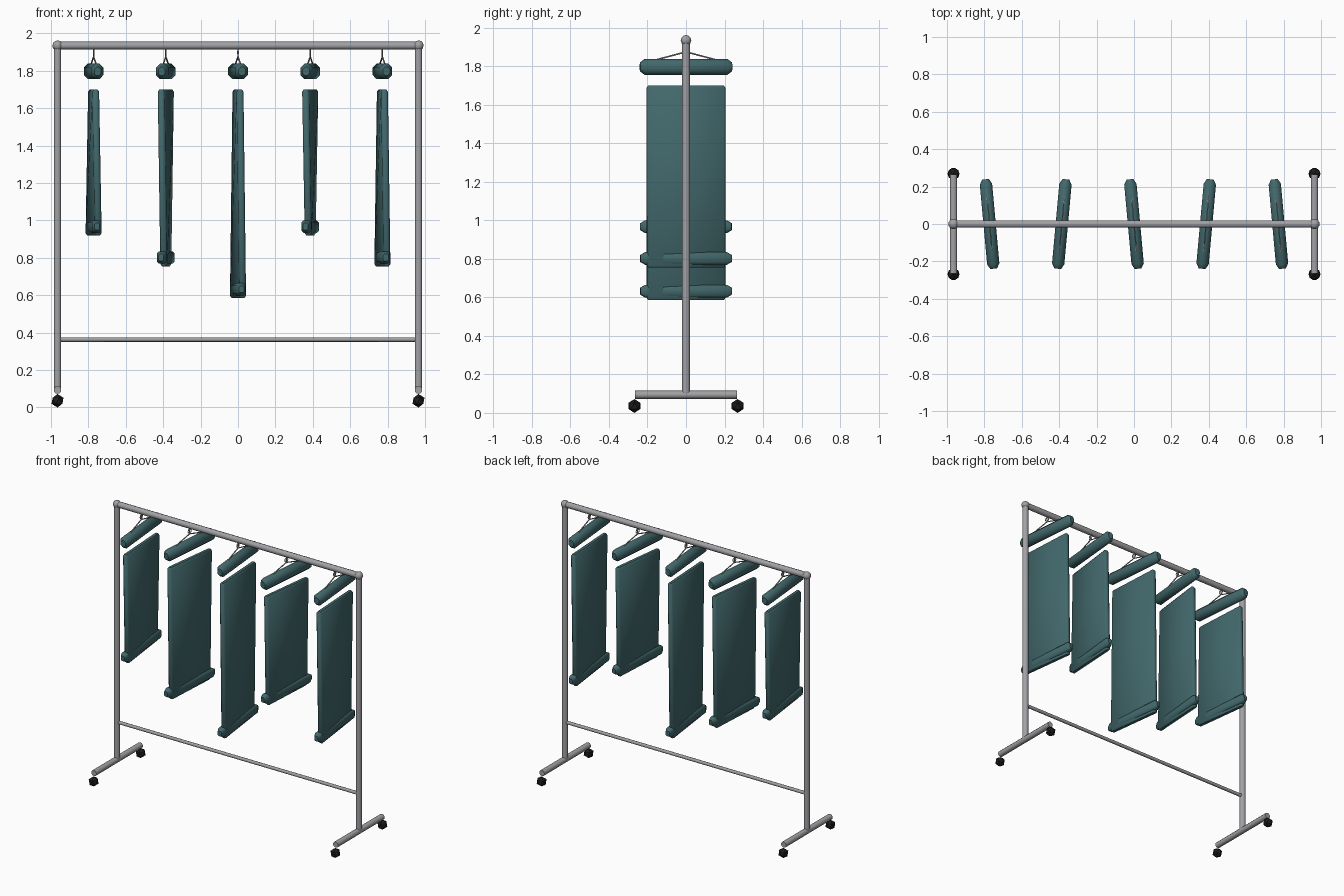
import bpy
import bmesh
from math import radians, cos, sin
from mathutils import Vector, Matrix

if "Cube" in bpy.data.objects:
    bpy.data.objects.remove(bpy.data.objects["Cube"], do_unlink=True)


def material(name, rgb, rough):
    m = bpy.data.materials.new(name)
    m.use_nodes = True
    m.diffuse_color = (*rgb, 1)
    b = m.node_tree.nodes["Principled BSDF"]
    b.inputs["Base Color"].default_value = (*rgb, 1)
    b.inputs["Roughness"].default_value = rough
    return m


STEEL = material("brushed steel", (0.36, 0.36, 0.38), 0.5)
CLOTH = material("teal cloth", (0.055, 0.14, 0.15), 0.8)
RUBBER = material("black rubber", (0.012, 0.012, 0.012), 0.7)


def finish(name, bm, mat, smooth=35):
    bmesh.ops.recalc_face_normals(bm, faces=bm.faces)
    me = bpy.data.meshes.new(name)
    bm.to_mesh(me)
    bm.free()
    me.materials.append(mat)
    ob = bpy.data.objects.new(name, me)
    bpy.context.collection.objects.link(ob)
    if smooth:
        bpy.ops.object.select_all(action='DESELECT')
        ob.select_set(True)
        bpy.context.view_layer.objects.active = ob
        bpy.ops.object.shade_smooth_by_angle(angle=radians(smooth))
    return ob


def add_rod(bm, a, b, r, sides):
    a, b = Vector(a), Vector(b)
    rot = (b - a).to_track_quat('Z', 'Y').to_matrix().to_4x4()
    bmesh.ops.create_cone(bm, cap_ends=True, segments=sides, radius1=r, radius2=r,
                          depth=(b - a).length, matrix=Matrix.Translation((a + b) / 2) @ rot)


def rod(name, a, b, r, sides=10):
    bm = bmesh.new()
    add_rod(bm, a, b, r, sides)
    return finish(name, bm, STEEL, 50)


def ball(name, pos, r, mat, detail, smooth):
    bm = bmesh.new()
    bmesh.ops.create_icosphere(bm, subdivisions=detail, radius=r,
                               matrix=Matrix.Translation(pos))
    return finish(name, bm, mat, smooth)


def loft(name, rings, mat, smooth):
    bm = bmesh.new()
    loops = [[bm.verts.new(p) for p in ring] for ring in rings]
    for lo, hi in zip(loops, loops[1:]):
        for i in range(len(lo)):
            j = (i + 1) % len(lo)
            bm.faces.new((lo[i], lo[j], hi[j], hi[i]))
    bm.faces.new(loops[0])
    bm.faces.new(loops[-1])
    return finish(name, bm, mat, smooth)


def chamfered(a, b, c):
    """Eight-point rectangle with cut corners."""
    return [(a, b - c), (a - c, b), (c - a, b), (-a, b - c),
            (-a, c - b), (c - a, -b), (a - c, -b), (a, c - b)]


def bar(name, half_len, a, b, c, z, smooth):
    """Horizontal padded bar along y with tapered ends."""
    rings = []
    for y, s in ((-1, 0.55), (-0.89, 1), (0.89, 1), (1, 0.55)):
        rings.append([(px * s, y * half_len, z + pz * s) for px, pz in chamfered(a, b, c)])
    return loft(name, rings, CLOTH, smooth)


# Frame
X, TOP, FOOT = 0.965, 1.935, 0.094
rod("top_rail", (-X, 0, TOP), (X, 0, TOP), 0.021)
rod("lower_rail", (-X, 0, 0.363), (X, 0, 0.363), 0.012, 8)
for side, s in (("left", 1), ("right", -1)):
    rod(side + "_post", (s * X, 0, FOOT), (s * X, 0, TOP), 0.021)
    ball(side + "_corner_joint", (s * X, 0, TOP), 0.028, STEEL, 2, 40)
    rod(side + "_foot_bar", (s * X, -0.265, FOOT), (s * X, 0.265, FOOT), 0.021)
    for end, e in (("front", -1), ("back", 1)):
        ball(f"{side}_{end}_caster", (s * X, e * 0.268, 0.036), 0.036, RUBBER, 1, 0)


def garment(n, x, turn, bottom):
    parts = []

    # Wire hanger with a small ring under the rail
    bm = bmesh.new()
    knot = Vector((0, 0, 1.875))
    add_rod(bm, (0, 0, 1.92), knot, 0.004, 6)
    for e in (-1, 1):
        add_rod(bm, knot, (0, e * 0.19, 1.825), 0.004, 6)
    loop = [Vector((0, 0.016 * cos(k * 0.785), 1.895 + 0.016 * sin(k * 0.785))) for k in range(9)]
    for p, q in zip(loop, loop[1:]):
        add_rod(bm, p, q, 0.003, 5)
    parts.append(finish(f"hanger_{n}", bm, STEEL, 50))

    # Padded shoulder
    parts.append(bar(f"shoulder_{n}", 0.24, 0.033, 0.042, 0.022, 1.797, 50))

    # Cloth panel, twisted slightly from top to bottom
    rings = []
    for z, twist, inset in ((bottom, 2, 0.008), (bottom + 0.012, 2, 0),
                            (1.688, -2, 0), (1.70, -2, 0.008)):
        rot = Matrix.Rotation(radians(twist), 3, 'Z')
        rings.append([rot @ Vector((px, py, z)) for px, py in
                      chamfered(0.0185 - inset, 0.205 - inset, 0.009 - inset / 2)])
    parts.append(loft(f"cloth_panel_{n}", rings, CLOTH, 50))

    # Hem band
    hem = bar(f"hem_{n}", 0.238, 0.025, 0.033, 0.011, bottom + 0.047, 50)
    parts.append(hem)
    for ob in parts:
        ob.location.x = x
        ob.rotation_euler.z = radians(turn)
    hem.rotation_euler.z = radians(turn - 0.8)


# Garments hang at alternating angles in three lengths
LENGTHS = (0.92, 0.755, 0.585, 0.92, 0.755)
for i, low in enumerate(LENGTHS):
    garment(i + 1, (i - 2) * 0.386, 5.2 * (-1) ** i, low)
